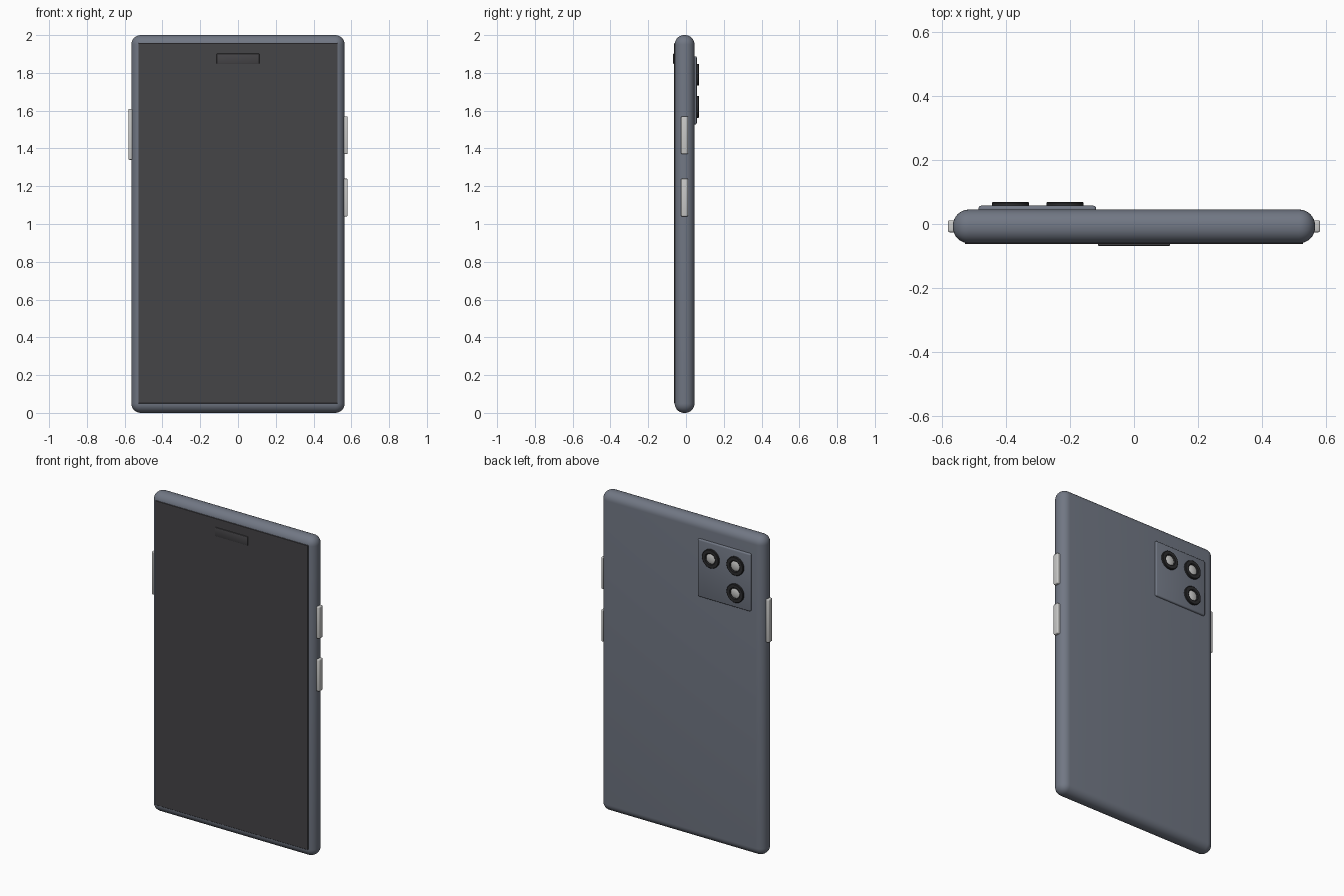
import bpy, bmesh, math
from mathutils import Matrix, Vector

if "Cube" in bpy.data.objects:
    bpy.data.objects.remove(bpy.data.objects["Cube"])


def material(name, rgb):
    m = bpy.data.materials.new(name)
    m.diffuse_color = (*rgb, 1)
    m.use_nodes = True
    m.node_tree.nodes["Principled BSDF"].inputs["Base Color"].default_value = m.diffuse_color
    return m


SLATE = material("slate_grey", (0.165, 0.185, 0.23))
SCREEN = material("screen_charcoal", (0.06, 0.058, 0.063))
SILVER = material("silver", (0.58, 0.58, 0.57))
BLACK = material("lens_black", (0.025, 0.025, 0.027))


def finish(bm, name, mats):
    bmesh.ops.recalc_face_normals(bm, faces=bm.faces)
    mesh = bpy.data.meshes.new(name)
    bm.to_mesh(mesh)
    bm.free()
    obj = bpy.data.objects.new(name, mesh)
    bpy.context.collection.objects.link(obj)
    for m in mats:
        mesh.materials.append(m)
    bpy.ops.object.select_all(action='DESELECT')
    obj.select_set(True)
    bpy.context.view_layer.objects.active = obj
    bpy.ops.object.shade_smooth_by_angle(angle=math.radians(35))
    return obj


def rounded_box(name, lo, hi, mat, bevel=0.0, segments=3):
    """Box between two corners with all edges rounded."""
    lo, hi = Vector(lo), Vector(hi)
    bm = bmesh.new()
    bmesh.ops.create_cube(bm, size=1, matrix=Matrix.Translation((lo + hi) / 2)
                          @ Matrix.Diagonal((*(hi - lo), 1)))
    if bevel:
        bmesh.ops.bevel(bm, geom=bm.edges[:], offset=bevel, segments=segments,
                        profile=0.5, affect='EDGES', clamp_overlap=True)
    return finish(bm, name, [mat])


def lathe(name, profile, centre, mat, steps=32):
    """Revolve (radius, y) points around the y axis through centre (x, z)."""
    bm = bmesh.new()
    verts = [bm.verts.new((centre[0] + r, y, centre[1])) for r, y in profile]
    edges = [bm.edges.new(p) for p in zip(verts, verts[1:])]
    bmesh.ops.spin(bm, geom=verts + edges, cent=(centre[0], 0, centre[1]),
                   axis=(0, 1, 0), angle=math.tau, steps=steps)
    bmesh.ops.remove_doubles(bm, verts=bm.verts[:], dist=1e-5)
    return finish(bm, name, [mat])


# Phone body
rounded_box("body", (-0.565, -0.06, 0), (0.565, 0.045, 2), SLATE, 0.05, 8)

# Screen and earpiece strip on the front
rounded_box("screen", (-0.528, -0.063, 0.05), (0.528, -0.045, 1.957), SCREEN, 0.002, 1)
rounded_box("earpiece", (-0.113, -0.068, 1.847), (0.113, -0.055, 1.902), SCREEN, 0.003, 2)

# Side buttons
for name, side, z0, z1 in (("upper_right_button", 1, 1.37, 1.57),
                           ("lower_right_button", 1, 1.04, 1.24),
                           ("left_button", -1, 1.34, 1.61)):
    x0, x1 = sorted((side * 0.54, side * 0.581))
    rounded_box(name, (x0, -0.026, z0), (x1, 0.011, z1), SILVER, 0.006, 3)

# Camera plate on the back
rounded_box("camera_plate", (-0.485, 0.03, 1.527), (-0.118, 0.057, 1.888), SLATE, 0.008, 3)

# Three lenses: black ring with a silver domed centre
ring = [(0.058, 0.05), (0.058, 0.066), (0.055, 0.069), (0.036, 0.069),
        (0.031, 0.065), (0.031, 0.055)]
dome = [(0.033, 0.058), (0.031, 0.062), (0.022, 0.065), (0.011, 0.067), (0, 0.0675)]
for i, c in enumerate(((-0.215, 1.79), (-0.385, 1.79), (-0.385, 1.62)), 1):
    lathe(f"lens_ring_{i}", ring, c, BLACK)
    lathe(f"lens_glass_{i}", dome, c, SILVER)
